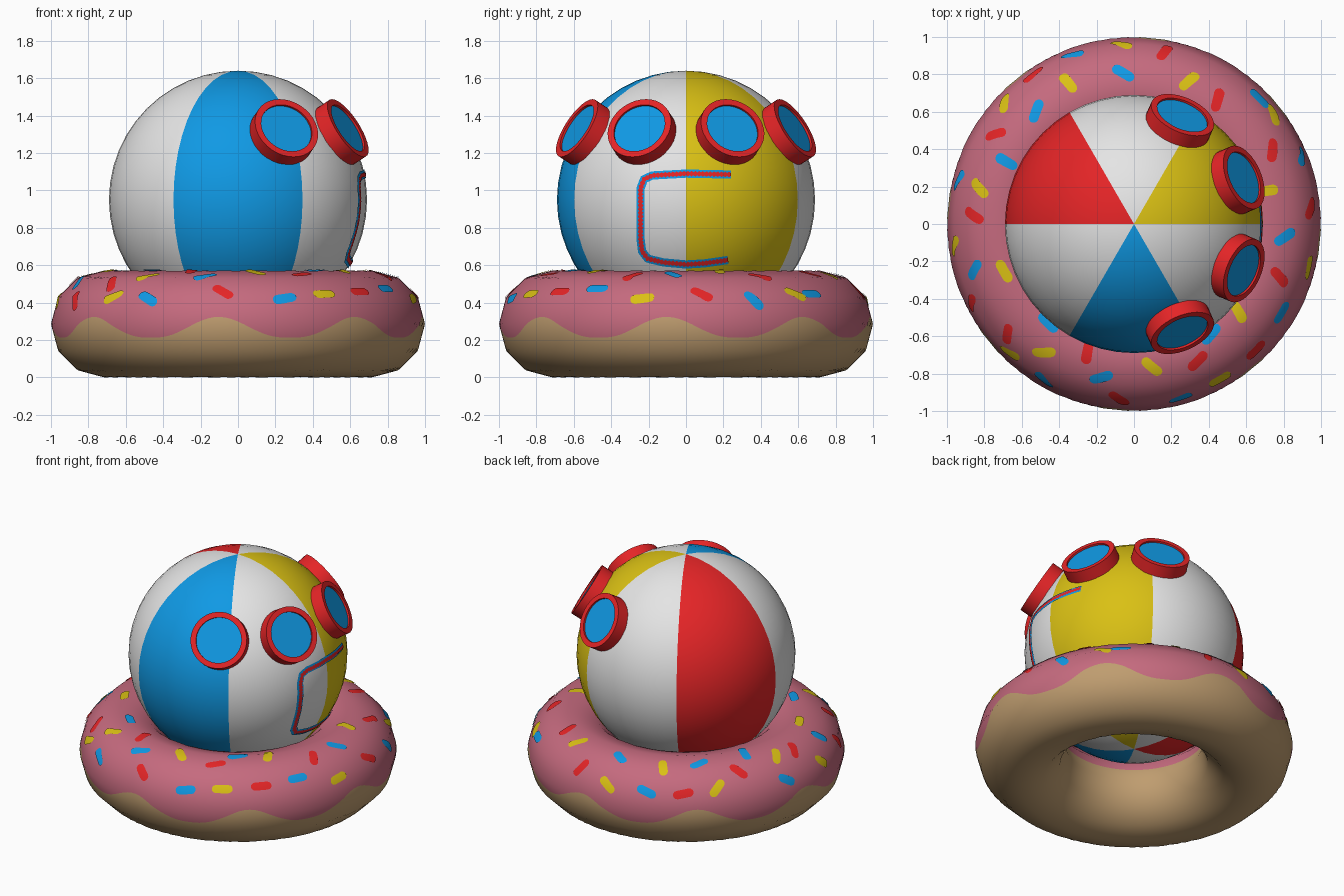
import bpy, bmesh, math
from mathutils import Vector, Matrix
from math import sin, cos, pi, radians, degrees, asin, acos, sqrt

if "Cube" in bpy.data.objects:
    bpy.data.objects.remove(bpy.data.objects["Cube"])

def material(name, rgb):
    m = bpy.data.materials.new(name)
    m.diffuse_color = (*rgb, 1)
    m.use_nodes = True
    m.node_tree.nodes["Principled BSDF"].inputs["Base Color"].default_value = m.diffuse_color
    return m

WHITE = material("white", (0.78, 0.78, 0.78))
BLUE = material("blue", (0.005, 0.32, 0.78))
RED = material("red", (0.78, 0.018, 0.02))
YELLOW = material("yellow", (0.70, 0.53, 0.007))
PINK = material("pink icing", (0.56, 0.145, 0.21))
DOUGH = material("tan dough", (0.52, 0.335, 0.16))

RING, TUBE = 0.714, 0.286                 # ring float radii
BALL, BALL_Z = 0.69, 0.95                 # beach ball radius and height


def make(name, verts, faces, mats, normals=None):
    me = bpy.data.meshes.new(name)
    me.from_pydata(verts, [], faces)
    for m in mats:
        me.materials.append(m)
    me.polygons.foreach_set("use_smooth", [True] * len(me.polygons))
    if normals:
        me.normals_split_custom_set_from_vertices(normals)
    ob = bpy.data.objects.new(name, me)
    bpy.context.collection.objects.link(ob)
    return ob


def tube_point(az, phi, off=0.0):
    """Point and soft normal on a ring with a twelve-sided cross-section."""
    rho = TUBE * cos(pi / 12) / cos(phi % (pi / 6) - pi / 12) + off
    r = RING + rho * cos(phi)
    p = Vector((r * cos(az), r * sin(az), TUBE * cos(0) + rho * sin(phi)))
    return p, Vector((cos(phi) * cos(az), cos(phi) * sin(az), sin(phi)))


# --- ring float: icing above a wavy edge, dough below ---
def drip(az):
    wave = (0.5 + 0.5 * cos(8 * (az + radians(6)))) ** 1.4
    return asin((0.21 + 0.115 * wave - TUBE) / TUBE)

INNER = pi - asin((0.37 - TUBE) / TUBE)

def ring_part(name, start, end, mat, na=192, nr=36):
    verts, norms = [], []
    for i in range(na):
        az = 2 * pi * i / na
        a, b = start(az), end(az)
        for j in range(nr + 1):
            p, n = tube_point(az, a + (b - a) * j / nr)
            verts.append(p)
            norms.append(n)
    w = nr + 1
    faces = [(i * w + j, (i + 1) % na * w + j, (i + 1) % na * w + j + 1, i * w + j + 1)
             for i in range(na) for j in range(nr)]
    make(name, verts, faces, [mat], norms)

ring_part("icing", drip, lambda az: INNER, PINK)
ring_part("dough", lambda az: INNER, lambda az: drip(az) + 2 * pi, DOUGH)

# --- sprinkles: (azimuth, radius in percent, direction seen from the top) ---
blue = [(94, 81, -30), (131, 80, 70), (154, 76, -30), (166, 97, 60), (196, 89, 60),
        (229, 70, -45), (258, 84, 15), (285, 965, 20), (305, 72, 50), (-5, 81, 35),
        (-31, 925, 60), (45, 95, -45), (22, 97, 85), (240, 965, -45), (110, 965, 10)]
yellow = [(94, 965, -15), (115, 835, -50), (69, 82, 40), (137, 95, 80), (167, 85, -50),
          (200, 74, -60), (235, 84, 0), (277, 77, -40), (-40, 73, -60), (-61, 95, 30),
          (-14, 965, 80), (14, 73, 10), (38, 95, -70), (226, 96, -30), (187, 97, 75)]
red = [(80, 935, 50), (56, 80, 75), (124, 965, 40), (147, 885, 15), (177, 86, -35),
       (206, 97, 80), (221, 90, 80), (250, 73, 80), (265, 94, -30), (-65, 81, 45),
       (-46, 94, 45), (28, 84, 85), (-20, 83, -50), (5, 95, 75)]

def sprinkles(name, spots, mat, half=0.066, wide=0.027):
    verts, norms, faces = [], [], []
    ns, nw = 10, 4
    for az, r, ang in spots:
        az, ang = radians(az), radians(ang)
        r = r / 1000 if r > 100 else r / 100
        phi = acos((r - RING) / TUBE)
        # turn the top-view direction into along-ring and around-tube parts
        d = Vector((sin(ang - az), -cos(ang - az) / max(sin(phi), 0.3))).normalized()
        base = len(verts)
        for i in range(ns + 1):
            s = -half * cos(pi * i / ns)
            end = max(abs(s) - (half - wide), 0)
            w = sqrt(max(wide * wide - end * end, 1e-6))
            for j in range(nw + 1):
                t = w * (2 * j / nw - 1)
                u, v = d.x * s - d.y * t, d.y * s + d.x * t
                p, n = tube_point(az + u / r, phi + v / TUBE, 0.005)
                verts.append(p)
                norms.append(n)
        for i in range(ns):
            for j in range(nw):
                a = base + i * (nw + 1) + j
                faces.append((a, a + nw + 1, a + nw + 2, a + 1))
    make(name, verts, faces, [mat], norms)

sprinkles("blue_sprinkles", blue, BLUE)
sprinkles("yellow_sprinkles", yellow, YELLOW)
sprinkles("red_sprinkles", red, RED)

# --- beach ball with six coloured panels ---
bm = bmesh.new()
bmesh.ops.create_uvsphere(bm, u_segments=48, v_segments=24, radius=BALL)
panel = [1, 0, 2, 0, 3, 0]                # yellow, white, red, white, blue, white
for f in bm.faces:
    c = f.calc_center_median()
    f.material_index = panel[int(degrees(math.atan2(c.y, c.x)) % 360 // 60)]
    f.smooth = True
me = bpy.data.meshes.new("beach_ball")
bm.to_mesh(me)
bm.free()
for m in (WHITE, YELLOW, RED, BLUE):
    me.materials.append(m)
ball = bpy.data.objects.new("beach_ball", me)
ball.location.z = BALL_Z
bpy.context.collection.objects.link(ball)

# --- four round portholes: lathed rim and inset lens ---
RIM = [(0.145, 0.64), (0.18, 0.64), (0.18, 0.745), (0.145, 0.745)]
N = 36
for k, az in enumerate((-66, -23, 23, 66)):
    turn = Matrix.Rotation(radians(az), 4, 'Z') @ Matrix.Rotation(radians(59), 4, 'Y')
    place = Matrix.Translation((0, 0, BALL_Z)) @ turn
    circle = [(cos(2 * pi * i / N), sin(2 * pi * i / N)) for i in range(N)]
    verts = [(r * x, r * y, h) for x, y in circle for r, h in RIM]
    faces = [(i * 4 + j, (i + 1) % N * 4 + j, (i + 1) % N * 4 + (j + 1) % 4, i * 4 + (j + 1) % 4)
             for i in range(N) for j in range(4)]
    rim = make(f"porthole_rim_{k + 1}", verts, faces, [RED])
    rim.data.set_sharp_from_angle(angle=radians(35))
    rim.matrix_world = place
    lens = make(f"porthole_lens_{k + 1}", [(0.147 * x, 0.147 * y, 0.733) for x, y in circle],
                [tuple(range(N))], [BLUE])
    lens.matrix_world = place

# --- open door outline: blue band with a toothed red core, laid on the ball ---
PATH = [(0.24, 1.085), (0.0, 1.09), (-0.18, 1.08), (-0.225, 1.06), (-0.243, 1.01),
        (-0.243, 0.74), (-0.235, 0.675), (-0.205, 0.635), (-0.12, 0.615), (0.0, 0.604),
        (0.10, 0.61), (0.225, 0.628)]

def band(name, widths, off, mat):
    pts = []
    for a, b in zip(PATH, PATH[1:]):
        a, b = Vector(a), Vector(b)
        n = max(1, round((b - a).length / 0.01))
        pts += [a.lerp(b, i / n) for i in range(n)]
    pts.append(Vector(PATH[-1]))
    verts = []
    for i, p in enumerate(pts):
        t = (pts[min(i + 1, len(pts) - 1)] - pts[max(i - 1, 0)]).normalized()
        side = Vector((-t.y, t.x))
        for s in (1, 0, -1):
            q = p + side * s * widths[i % 2]
            x = sqrt((BALL + off) ** 2 - q.x ** 2 - (q.y - BALL_Z) ** 2)
            verts.append((x, q.x, q.y))
    faces = [(3 * i + j, 3 * i + j + 1, 3 * i + j + 4, 3 * i + j + 3)
             for i in range(len(pts) - 1) for j in (0, 1)]
    make(name, verts, faces, [mat])

band("door_outline_band", (0.022, 0.022), 0.004, BLUE)
band("door_outline_core", (0.008, 0.015), 0.008, RED)
